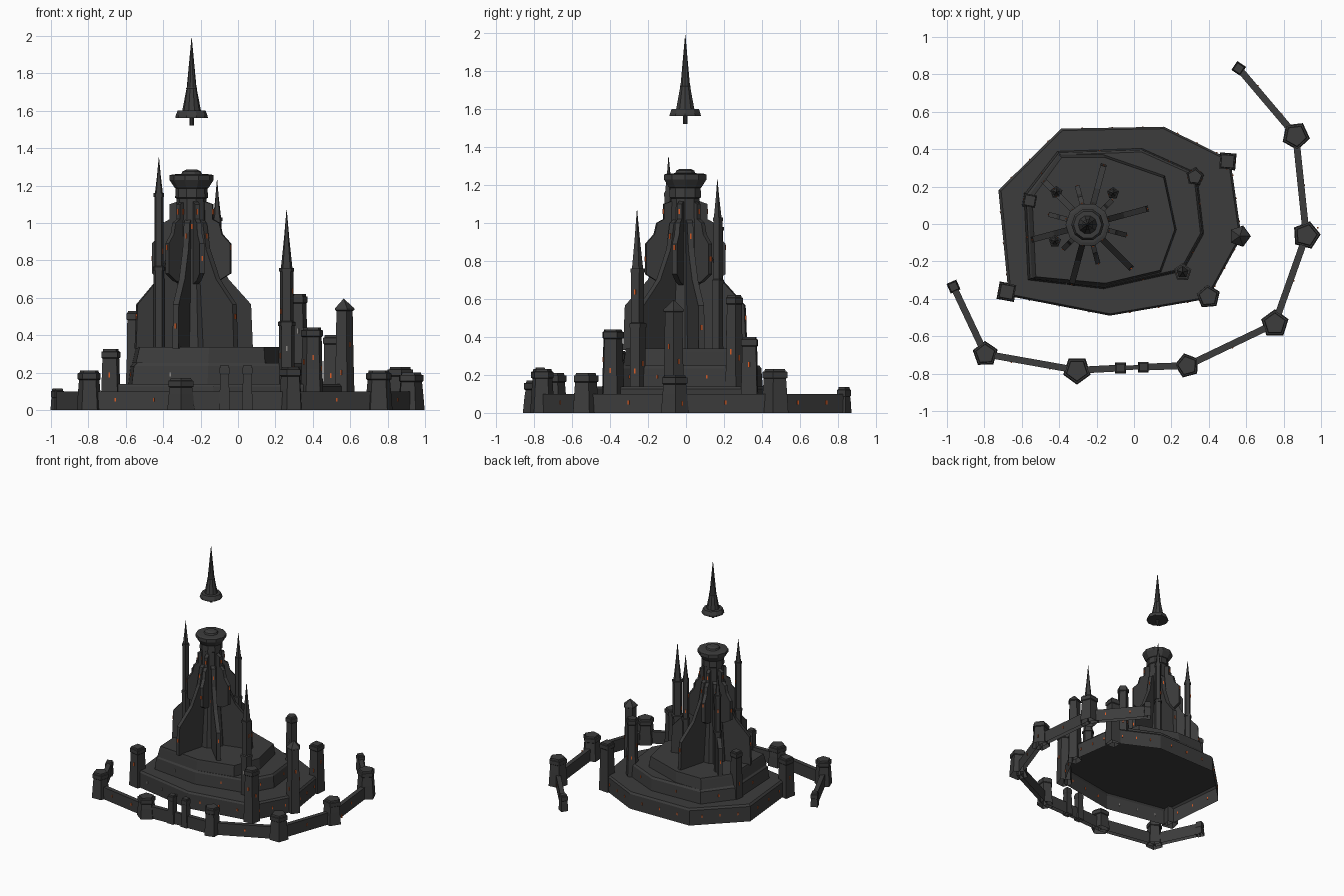
import bpy, bmesh, random
from math import sin, cos, pi, radians, atan2
from mathutils import Vector, Matrix

random.seed(4)
if "Cube" in bpy.data.objects:
    bpy.data.objects.remove(bpy.data.objects["Cube"])


def material(name, rgb):
    m = bpy.data.materials.new(name)
    m.use_nodes = True
    m.diffuse_color = (*rgb, 1)
    m.node_tree.nodes["Principled BSDF"].inputs["Base Color"].default_value = (*rgb, 1)
    return m


stone = material("dark_stone", (0.045, 0.045, 0.045))
glow = material("orange_window", (0.7, 0.11, 0.02))
dim = material("pale_window", (0.25, 0.24, 0.23))


def finish(name, bm, mat=stone):
    me = bpy.data.meshes.new(name)
    bm.to_mesh(me)
    bm.free()
    me.materials.append(mat)
    ob = bpy.data.objects.new(name, me)
    bpy.context.collection.objects.link(ob)
    return ob


def loft(name, outline, levels, at=(0, 0), floor=False):
    """Stack scaled copies of an outline: levels are (scale, z). Hollow unless it has a floor."""
    bm = bmesh.new()
    rings = [[bm.verts.new((at[0] + x * s, at[1] + y * s, z)) for x, y in outline]
             for s, z in levels]
    n = len(outline)
    for a, b in zip(rings, rings[1:]):
        for i in range(n):
            j = (i + 1) % n
            bm.faces.new((a[i], a[j], b[j], b[i]))
    if floor:
        bm.faces.new(rings[0][::-1])
    bm.faces.new(rings[-1])
    area = sum(p[0] * q[1] - q[0] * p[1] for p, q in zip(outline, outline[1:] + outline[:1]))
    if area < 0:
        bmesh.ops.reverse_faces(bm, faces=bm.faces)
    return finish(name, bm)


def ngon(n, turn=0.0):
    return [(cos(turn + 2 * pi * i / n), sin(turn + 2 * pi * i / n)) for i in range(n)]


def window(x, y, z, angle, h=0.027, mat=glow):
    """Thin plate facing outward along angle."""
    bm = bmesh.new()
    bmesh.ops.create_cube(bm, size=1)
    bmesh.ops.transform(bm, verts=bm.verts, matrix=Matrix.Translation((x, y, z))
                        @ Matrix.Rotation(angle, 4, 'Z') @ Matrix.Diagonal((0.008, 0.008, h, 1)))
    finish("window", bm, mat)


def tower_windows(at, r, n, turn, heights):
    """One window per height, spread around the sides."""
    sides = random.sample(range(n), n)
    for i, z in enumerate(heights):
        a = turn + (2 * sides[i % n] + 1) * pi / n
        d = r * cos(pi / n)
        window(at[0] + d * cos(a), at[1] + d * sin(a), z, a, mat=dim if i == 3 else glow)


def edge_windows(a, b, z, count, off=0.0, mat=glow):
    """Windows spread along a straight edge, facing its right-hand side."""
    a, b = Vector(a), Vector(b)
    d = (b - a).normalized()
    out = Vector((d.y, -d.x))
    for i in range(count):
        p = a.lerp(b, (i + 0.7) / (count + 0.4)) + out * off
        window(p.x, p.y, z, atan2(out.y, out.x), 0.02, mat)


def flat_tower(name, at, r, h, n, turn=0.0, lights=2, z0=0.0):
    loft(name, ngon(n, turn), [(r * 1.15, z0), (r * 1.02, h * 0.5), (r * 0.94, h - 0.05),
         (r * 1.06, h - 0.045), (r * 1.06, h - 0.014), (r * 0.9, h - 0.012), (r * 0.85, h)], at)
    tower_windows(at, r * 1.01, n, turn, [h * random.uniform(0.45, 0.75) for _ in range(lights)])


def spire_tower(name, at, r, z0, neck, apex, n=5, turn=0.3):
    mid = (z0 + neck) / 2
    loft(name, ngon(n, turn), [(r * 1.2, z0), (r * 1.15, mid), (r * 1.3, mid), (r * 1.3, mid + 0.02),
         (r, mid + 0.025), (r, neck - 0.02), (r * 1.12, neck - 0.02), (r * 1.12, neck),
         (r * 0.85, neck), (r * 0.4, neck + (apex - neck) * 0.5), (0.001, apex)], at)
    tower_windows(at, r * 1.02, n, turn, [mid + (neck - mid) * f for f in (0.25, 0.6)])


# Terraced base
base = [(-.725, .18), (-.39, .51), (.16, .52), (.515, .345), (.575, -.07),
        (.395, -.40), (-.13, -.49), (-.67, -.385)]
middle = [(-.56, .15), (-.39, .37), (.04, .385), (.32, .26), (.355, -.05),
          (.25, -.24), (-.155, -.33), (-.54, -.285)]
upper = [(-.55, .14), (-.39, .36), (-.16, .36), (.16, .25), (.22, -.03),
         (.14, -.25), (-.155, -.32), (-.53, -.285)]
loft("base_terrace", base, [(1, 0), (1, 0.125), (0.98, 0.14)])
loft("middle_terrace", middle, [(1.05, 0.14), (1.03, 0.235), (1, 0.25)])
loft("upper_terrace", upper, [(1.03, 0.25), (1.0, 0.32), (0.99, 0.338)])
for ring, z, count, s in ((base, 0.07, 3, 1), (middle, 0.19, 1, 1.04)):
    for i, (p, q) in enumerate(zip(ring, ring[1:] + ring[:1])):
        edge_windows(Vector(q) * s, Vector(p) * s, z, count, mat=dim if i == 6 else glow)

# Outer curtain wall
wall = [(-.965, -.335), (-.795, -.695), (-.305, -.782), (-.072, -.77), (.05, -.765),
        (.285, -.757), (.753, -.533), (.921, -.06), (.865, .472), (.56, .832)]
wall_lights = [0, 2, 0, 0, 0, 1, 1, 1, 2]
for i, (p, q) in enumerate(zip(wall, wall[1:])):
    p, q = Vector(p), Vector(q)
    side = (q - p).normalized()
    side = Vector((side.y, -side.x)) * (0.012 if i == 3 else 0.018)
    loft("gate_wall" if i == 3 else "curtain_wall", [p + side, q + side, q - side, p - side],
         [(1, 0), (1, 0.1)])
    edge_windows(p, q, 0.055, wall_lights[i], 0.018)

# Wall towers, gate posts and end posts: radius, height, sides
square, bastion = 0.035, 0.067
wall_towers = [(square, .115, 4), (bastion - .006, .21, 5), (bastion, .17, 5), (square, .24, 4),
               (square, .24, 4), (bastion - .008, .23, 5), (bastion, .21, 5), (bastion, .2, 5),
               (bastion, .23, 5), (square, .135, 4)]
for i, (p, (r, h, n)) in enumerate(zip(wall, wall_towers)):
    turn = {0: 1.2, 2: -pi / 2, 9: 0.2}.get(i, pi / 4 if n == 4 else 0.6 + i)
    flat_tower("wall_post" if n == 4 else "wall_tower", p, r, h, n, turn, 0)
window(.982, -.02, .05, 0.2)

# Towers standing on the terraces
flat_tower("west_square_tower", (-.68, -.362), .058, .325, 4, 0.6)
flat_tower("east_square_tower", (.50, .335), .055, .40, 4, 0.7)
flat_tower("inner_square_tower", (-.557, .125), .045, .53, 4, 0.6, 1, .14)
flat_tower("front_tower", (.397, -.388), .058, .44, 5, 0.4, 3)
flat_tower("rear_tower", (.325, .252), .045, .62, 5, 0.2, 5, .14)
loft("pointed_tower", ngon(5), [(.06, 0), (.052, .3), (.048, .53), (.058, .535), (.056, .545),
     (.001, .595)], (.565, -.065))
tower_windows((.565, -.065), .053, 5, 0, (.2, .27, .35, .4))
spire_tower("tall_spire_tower", (.26, -.258), .038, .14, .76, 1.07)
tower_windows((.26, -.258), .044, 5, .3, (.29, .32, .22, .33, .26))

# Central keep
keep = (-.248, -.004)
loft("keep_shaft", ngon(10), [(.11, .33), (.085, .7), (.08, 1.13), (.088, 1.135), (.085, 1.185),
     (.09, 1.187), (.118, 1.23), (.118, 1.255), (.1, 1.26), (.055, 1.262), (.05, 1.275),
     (.03, 1.285)], keep)
tower_windows(keep, .083, 10, 0, (.78, .9, .98, .84, 1.02, 1.06, .72))


# Radiating buttress fins
def fin(name, profile, degrees, thick, reach=1.0):
    bm = bmesh.new()
    face = bm.faces.new([bm.verts.new((r * reach, -thick / 2, z)) for r, z in profile])
    new = bmesh.ops.extrude_face_region(bm, geom=[face])
    bmesh.ops.translate(bm, vec=(0, thick, 0),
                        verts=[v for v in new["geom"] if isinstance(v, bmesh.types.BMVert)])
    bmesh.ops.transform(bm, verts=bm.verts, matrix=Matrix.Translation((*keep, 0))
                        @ Matrix.Rotation(radians(degrees), 4, 'Z'))
    bmesh.ops.recalc_face_normals(bm, faces=bm.faces)
    finish(name, bm)


def fin_window(r, z, degrees):
    a = radians(degrees)
    window(keep[0] + r * cos(a), keep[1] + r * sin(a), z, a)


large = [(.03, .33), (.335, .33), (.325, .565), (.2, .7), (.125, .86), (.1, 1.0), (.03, 1.05)]
small = [(.03, .66), (.15, .69), (.216, .73), (.216, .89), (.17, .94), (.155, 1.0),
         (.118, 1.02), (.118, 1.1), (.03, 1.13)]
for k in range(6):
    a = 15 + 60 * k
    reach = 0.93 if k == 3 else 1.0
    fin("large_buttress", large, a, .032, reach)
    fin_window(.33 * reach, .45 + .05 * (k % 2), a)
    fin_window(.112 * reach, .93, a)
    reach = 0.86 if k in (1, 4) else 1.0
    fin("small_buttress", small, a - 30, .026, reach)
    fin_window(.216 * reach, .87 - .06 * (k % 2), a - 30)
    fin_window(.118 * reach, 1.06, a - 30)

# Slim spires around the keep
for at, neck, apex in (((-.423, -.092), 1.16, 1.35), ((-.112, .165), 1.03, 1.23),
                       ((-.415, .17), .98, 1.17)):
    spire_tower("keep_spire", at, .026, .33, neck, apex)

# Floating pinnacle above the keep
loft("floating_pinnacle", ngon(10), [(.012, 1.52), (.012, 1.562), (.087, 1.562), (.085, 1.575),
     (.075, 1.6), (.05, 1.601), (.028, 1.715), (.03, 1.72), (.026, 1.725), (.001, 1.99)],
     keep, floor=True)
